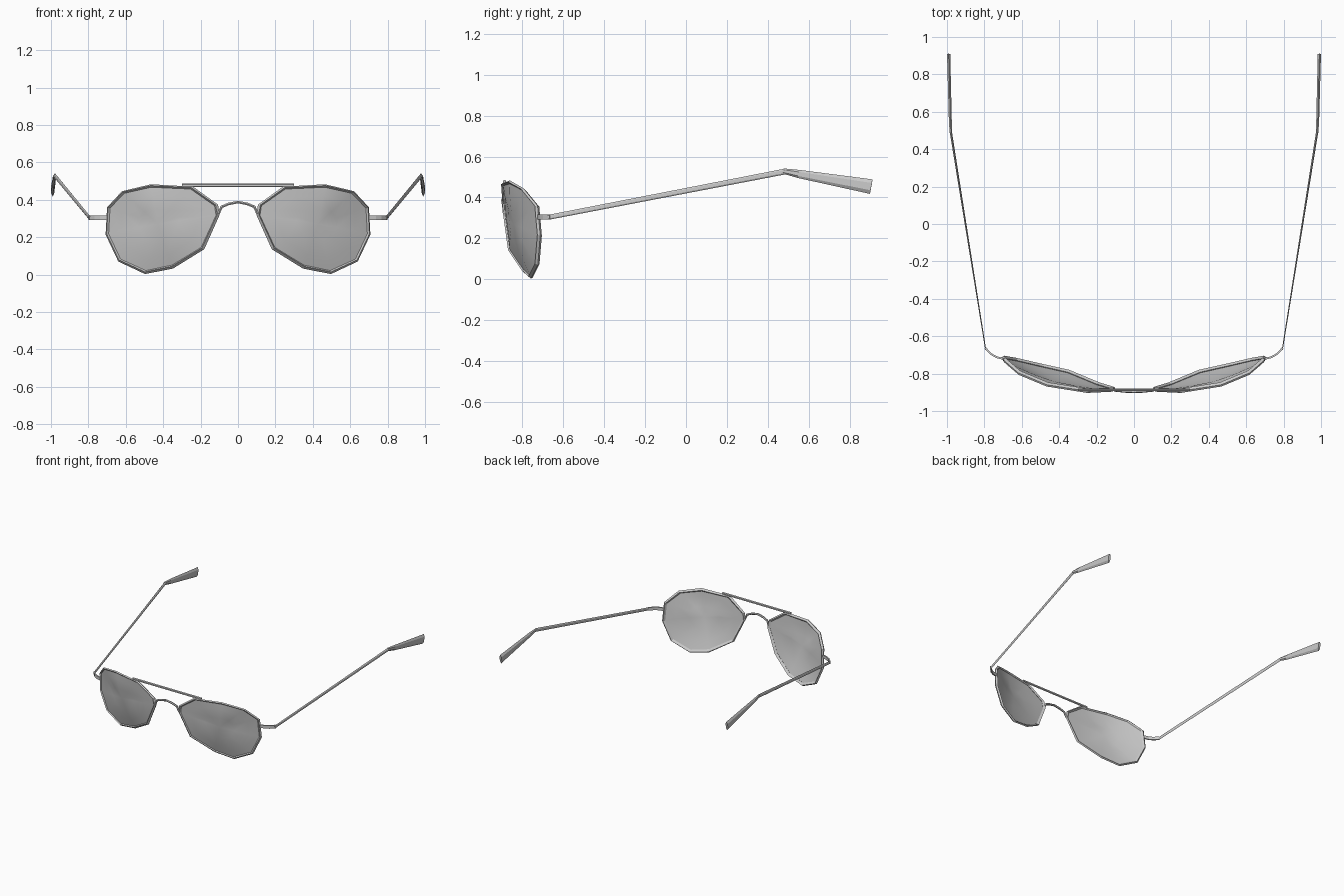
import bpy, bmesh, math
from mathutils import Vector

if "Cube" in bpy.data.objects:
    bpy.data.objects.remove(bpy.data.objects["Cube"])


def finish(name, bm, mirror=True, smooth=False):
    bmesh.ops.recalc_face_normals(bm, faces=bm.faces)
    me = bpy.data.meshes.new(name)
    bm.to_mesh(me)
    bm.free()
    for p in me.polygons:
        p.use_smooth = smooth
    ob = bpy.data.objects.new(name, me)
    bpy.context.collection.objects.link(ob)
    if mirror:
        ob.modifiers.new("mirror", 'MIRROR').use_axis[0] = True
    return ob


def loft(name, rings, closed=False, mirror=True):
    """Skin a list of equal-sized point rings."""
    bm = bmesh.new()
    vs = [[bm.verts.new(p) for p in r] for r in rings]
    n = len(vs[0])
    pairs = list(zip(vs, vs[1:])) + ([(vs[-1], vs[0])] if closed else [])
    for a, b in pairs:
        for i in range(n):
            j = (i + 1) % n
            bm.faces.new((a[i], a[j], b[j], b[i]))
    if not closed:
        bm.faces.new(vs[0])
        bm.faces.new(vs[-1])
    return finish(name, bm, mirror)


def bar(name, path, sizes, up=(0, 0, 1), sides=6, mirror=True):
    """Sweep an elliptical section (side half-width, up half-height) along a path."""
    pts = [Vector(p) for p in path]
    rings = []
    for i, p in enumerate(pts):
        d = (pts[min(i + 1, len(pts) - 1)] - pts[max(i - 1, 0)]).normalized()
        side = d.cross(Vector(up)).normalized()
        u = side.cross(d)
        w, h = sizes[i]
        ang = [2 * math.pi * (k + 0.5) / sides for k in range(sides)]
        rings.append([p + side * (w * math.cos(a)) + u * (h * math.sin(a)) for a in ang])
    return loft(name, rings, mirror=mirror)


# outer edge of one lens frame
outline = [Vector(p) for p in (
    (.24, -.895, .470), (.465, -.86, .483), (.62, -.795, .446), (.70, -.725, .36),
    (.708, -.712, .214), (.64, -.724, .07), (.497, -.757, .003), (.348, -.79, .032),
    (.18, -.86, .136), (.098, -.885, .32), (.107, -.888, .374))]
centre = sum(outline, Vector()) / len(outline)

# rim: diamond section around the outline
rings = []
for p in outline:
    inward = (centre - p).normalized()
    front = Vector((.35, -1, .2)).normalized() * .012
    mid = p + inward * .010
    rings.append([p, mid + front, p + inward * .023, mid - front])
loft("rim", rings, closed=True)

# lens: slightly domed sheet
bm = bmesh.new()
levels = []
for f in (.965, .7, .35):
    bulge = Vector((.3, -1, .2)).normalized() * .035 * (1 - f * f)
    levels.append([bm.verts.new(centre + (p - centre) * f + bulge) for p in outline])
top = bm.verts.new(centre + Vector((.3, -1, .2)).normalized() * .035)
n = len(outline)
for i in range(n):
    j = (i + 1) % n
    for a, b in zip(levels, levels[1:]):
        bm.faces.new((a[i], a[j], b[j], b[i]))
    bm.faces.new((levels[-1][i], levels[-1][j], top))
finish("lens", bm, smooth=True)

# straight brow bar and arched nose bridge
bar("brow_bar", [(-.30, -.886, .477), (.30, -.886, .477)], [(.008, .010)] * 2, mirror=False)
half = [(.105, -.888, .325), (.088, -.89, .362), (.05, -.894, .378)]
arch = [(-x, y, z) for x, y, z in half] + [(0, -.896, .388)] + half[::-1]
bar("nose_bridge", arch, [(.008, .008)] * 7, up=(0, -1, 0), mirror=False)

# hinge arm curving back from the rim
bar("hinge", [(.695, -.722, .305), (.735, -.712, .305), (.765, -.695, .305), (.795, -.663, .305)],
    [(.007, .017)] * 4, sides=4)

# temple arm and flared ear tip
bar("temple", [(.793, -.672, .303), (.979, .49, .528)], [(.003, .012), (.007, .014)])
bar("ear_tip", [(.978, .475, .529), (.982, .55, .515), (.991, .905, .453)],
    [(.007, .013), (.009, .020), (.010, .036)], sides=6)
